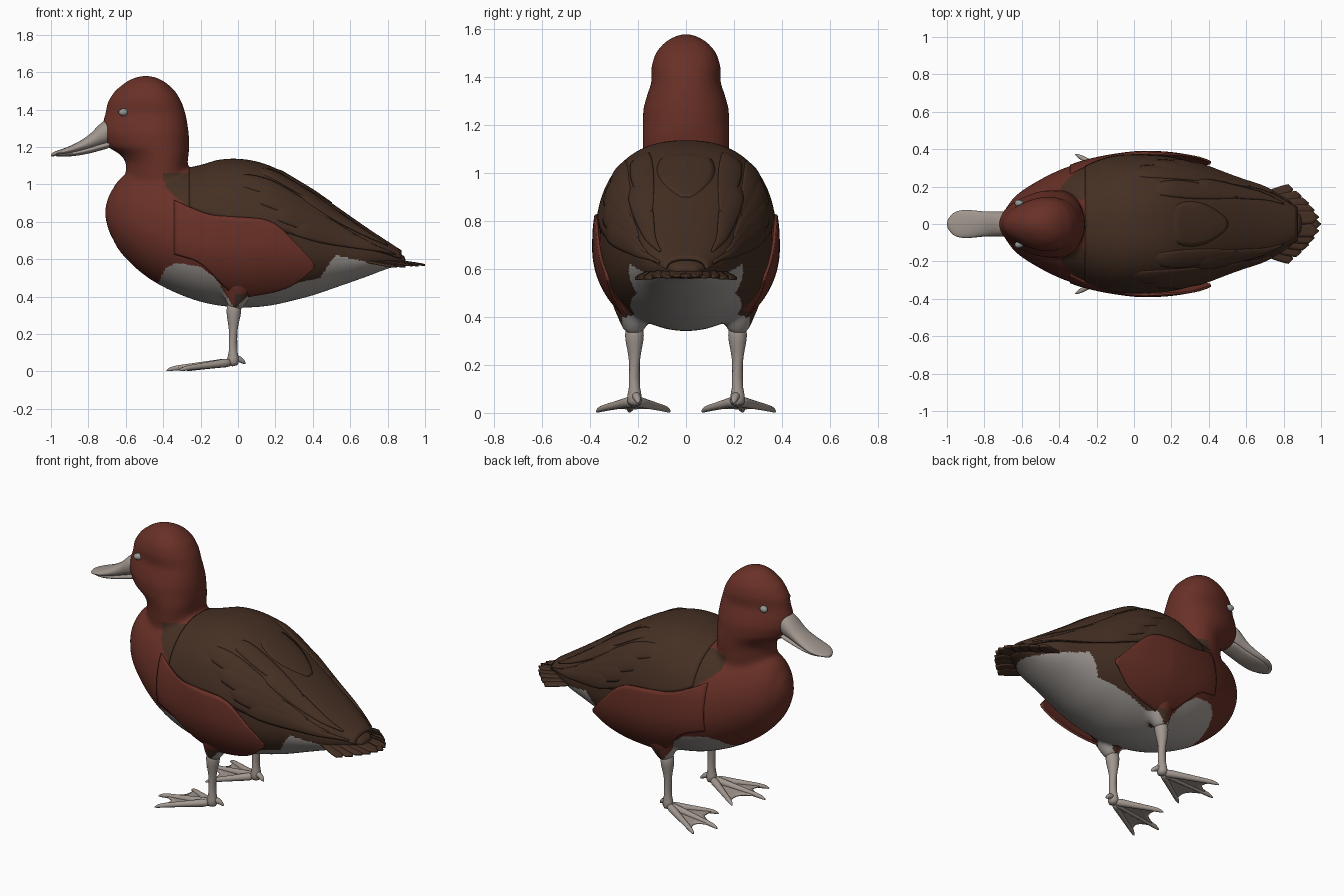
import bpy, bmesh, math
from math import sin, cos, pi
from mathutils import Vector

if "Cube" in bpy.data.objects:
    bpy.data.objects.remove(bpy.data.objects["Cube"])


def material(name, r, g, b):
    m = bpy.data.materials.new(name)
    m.use_nodes = True
    m.diffuse_color = (r, g, b, 1)
    m.node_tree.nodes["Principled BSDF"].inputs["Base Color"].default_value = (r, g, b, 1)
    return m


RED = material("chestnut", .14, .03, .02)
BROWN = material("dark brown", .06, .029, .017)
PALE = material("pale grey", .36, .33, .31)
HORN = material("horn grey", .36, .31, .275)
EYE = material("eye grey", .3, .31, .3)


def lerp_table(table, x, col=1):
    """Piecewise linear lookup."""
    for p, q in zip(table, table[1:]):
        if x <= q[0]:
            t = max(0, (x - p[0]) / (q[0] - p[0]))
            return p[col] + (q[col] - p[col]) * t
    return table[-1][col]


def curve(table, x, col):
    """Smooth lookup: average of nearby linear samples."""
    lo, hi = table[0][0], table[-1][0]
    r = min(.04, x - lo, hi - x)
    return sum(lerp_table(table, x + r * k / 2, col) for k in (-2, -1, 0, 1, 2)) / 5


def make(name, bm, mat, thick=0, subsurf=0):
    bmesh.ops.recalc_face_normals(bm, faces=bm.faces)
    me = bpy.data.meshes.new(name)
    bm.to_mesh(me)
    bm.free()
    ob = bpy.data.objects.new(name, me)
    bpy.context.collection.objects.link(ob)
    me.materials.append(mat)
    if thick:
        mod = ob.modifiers.new("thickness", 'SOLIDIFY')
        mod.thickness, mod.offset = thick, 0
    if subsurf:
        ob.modifiers.new("rounding", 'SUBSURF').levels = subsurf
        ob.modifiers["rounding"].render_levels = subsurf
    me.shade_smooth()
    return ob


def loft(bm, rings, closed=True):
    rows = [[bm.verts.new(p) for p in r] for r in rings]
    n = len(rows[0])
    for a, b in zip(rows, rows[1:]):
        for i in range(n if closed else n - 1):
            j = (i + 1) % n
            bm.faces.new((a[i], a[j], b[j], b[i]))
    if closed:
        bm.faces.new(rows[0])
        bm.faces.new(rows[-1])


def tube(bm, pts, radii, sides=8):
    pts = [Vector(p) for p in pts]
    rings = []
    for i, (p, r) in enumerate(zip(pts, radii)):
        d = pts[min(i + 1, len(pts) - 1)] - pts[max(i - 1, 0)]
        q = d.to_track_quat('Z', 'Y')
        rings.append([p + q @ Vector((r * cos(2 * pi * k / sides), r * sin(2 * pi * k / sides), 0))
                      for k in range(sides)])
    loft(bm, rings)


# Trunk stations: x, top, bottom, half width
TRUNK = [(-.71, .88, .82, .03), (-.695, .95, .74, .08), (-.65, 1.02, .66, .14), (-.6, 1.06, .6, .18),
         (-.5, 1.08, .51, .24), (-.4, 1.08, .45, .29), (-.3, 1.08, .405, .325), (-.2, 1.09, .37, .345),
         (-.1, 1.115, .35, .357), (0, 1.12, .34, .362), (.1, 1.105, .342, .358), (.2, 1.07, .355, .345),
         (.3, 1.01, .38, .32), (.4, .95, .405, .285), (.5, .88, .44, .245), (.6, .81, .475, .21),
         (.7, .74, .51, .18), (.8, .675, .55, .12), (.9, .61, .575, .05)]


def section(x):
    top, bottom, w = (curve(TRUNK, x, c) for c in (1, 2, 3))
    mid = bottom + .45 * (top - bottom)
    n = 1.9 + .5 * min(1, max(0, (x + .5) / .4))
    return top, bottom, w, mid, n


def skin(x, a, off=0):
    """Point on the trunk at station x, angle a from the top, raised by off."""
    top, bottom, w, mid, n = section(x)
    up = cos(a) >= 0
    e = 2 / n if up else 1
    s, c = abs(sin(a)) ** e, abs(cos(a)) ** e
    h = top - mid if up else bottom - mid
    return Vector((x, math.copysign((w + off) * s, sin(a)), mid + (h + math.copysign(off, h)) * c))


def angle_at(x, z):
    top, bottom, w, mid, n = section(x)
    if z >= mid:
        return math.acos(min(1, (z - mid) / (top - mid)) ** (n / 2))
    return pi - math.acos(min(1, (mid - z) / (mid - bottom)))


# Plumage borders along the side: x, z
MANTLE = [(-.4, 1.04), (-.385, .98), (-.33, .93), (-.25, .87), (-.15, .83), (-.05, .81), (.1, .8),
          (.22, .75), (.4, .7), (.6, .66), (.75, .64), (.9, .59)]
FLANK_TOP = [(-.35, .92), (-.25, .87), (-.15, .83), (.05, .815), (.15, .805), (.22, .77), (.3, .69), (.41, .59)]
FLANK_LOW = [(-.35, .63), (-.2, .59), (-.08, .47), (0, .41), (.1, .43), (.2, .45), (.3, .49), (.41, .575)]
BELLY = [(-.44, .44), (-.39, .55), (-.33, .58), (-.2, .56), (-.12, .5), (-.06, .4), (-.02, .34), (0, .35),
         (.05, .4), (.2, .44), (.35, .48), (.44, .5), (.49, .58), (.52, .62), (.6, .605), (.75, .57), (.9, .55)]

# Trunk, neck, head and thighs fused into one skin
bm = bmesh.new()
xs = [-.71 + 1.61 * i / 80 for i in range(81)]
loft(bm, [[skin(x, 2 * pi * k / 64) for k in range(64)] for x in xs])

# Neck and head stations: z, front x, back x, half width
HEAD = [(.95, -.6, -.25, .17), (1.06, -.6, -.27, .175), (1.12, -.6, -.27, .177), (1.16, -.63, -.263, .178),
        (1.2, -.7, -.26, .178), (1.27, -.73, -.262, .175), (1.33, -.725, -.27, .158), (1.38, -.71, -.28, .14),
        (1.44, -.7, -.3, .143), (1.5, -.66, -.335, .126), (1.545, -.605, -.385, .09), (1.57, -.56, -.43, .05),
        (1.582, -.51, -.48, .015)]
rings = []
for z, front, back, w in HEAD:
    c, r = (front + back) / 2, (back - front) / 2
    rings.append([(c + r * cos(t), w * sin(t) * (1 + .22 * cos(t)), z)
                  for t in (2 * pi * k / 40 for k in range(40))])
loft(bm, rings)
for s in (1, -1):
    tube(bm, [(.02, s * .23, .58), (.01, s * .225, .46), (-.01, s * .217, .38), (-.02, s * .215, .335)],
         [.09, .085, .06, .04], 20)
body = make("body", bm, RED)
body.data.materials.append(BROWN)
body.data.materials.append(PALE)
rem = body.modifiers.new("fuse", 'REMESH')
rem.mode, rem.voxel_size = 'VOXEL', .011
smo = body.modifiers.new("soften", 'SMOOTH')
smo.factor, smo.iterations = .5, 22
bpy.context.view_layer.objects.active = body
for m in ("fuse", "soften"):
    bpy.ops.object.modifier_apply(modifier=m)


def plumage(p):
    x, y, z = p.x, abs(p.y), p.z
    if z < lerp_table(BELLY, x) and x > -.44 or (y < .14 and z < .42 and x > -.4):
        return 2
    neck = x < -.25 and z > 1.06 and y < .2
    if x > -.4 and z > lerp_table(MANTLE, x) and not neck:
        return 1
    if x < -.02 or (x < .12 and z > lerp_table(FLANK_LOW, x)):
        return 0
    return 1


for f in body.data.polygons:
    f.material_index = plumage(f.center)
body.data.shade_smooth()

# Mantle: raised shell of folded wings over the back
bm = bmesh.new()
rows = []
for i in range(61):
    x = -.26 + 1.13 * i / 60
    edge = angle_at(x, curve(MANTLE, x, 1))
    rows.append([skin(x, edge * (k / 24 - 1), .012 * min(1, i / 8)) for k in range(49)])
loft(bm, rows, False)
make("mantle", bm, BROWN, .014)

# Flank flaps standing off the sides, pointed at the rear
for s, side in ((-1, "left"), (1, "right")):
    bm = bmesh.new()
    rows = []
    for i in range(41):
        t = i / 40
        x = -.34 + .75 * t
        hi = angle_at(x, curve(FLANK_TOP, x, 1))
        lo = angle_at(x, curve(FLANK_LOW, x, 1))
        row = [skin(x, hi + (lo - hi) * k / 20, .02 * min(1, 2 * t) + .04 * t ** 3) for k in range(21)]
        rows.append([(p.x, s * p.y, p.z) for p in row])
    loft(bm, rows, False)
    make(side + "_flank", bm, RED, .012)

# Folded wing feathers: start x, end x, start angle, end angle, width, lift
FEATHERS = [(-.1, .5, .75, .9, .16, .016), (0, .62, 1, 1.05, .17, .018), (.1, .74, 1.2, 1.15, .17, .02),
            (.2, .84, 1.35, 1.25, .17, .022), (.05, .55, .45, .55, .16, .02), (.25, .8, .6, .8, .2, .022)]


def feather(bm, s, x0, x1, a0, a1, width, lift):
    rows = []
    for i in range(25):
        t = i / 24
        half = width * sin(pi * (.02 + .97 * t)) ** .7
        rows.append([])
        for k in range(9):
            v = k / 4 - 1
            p = skin(x0 + (x1 - x0) * t, a0 + (a1 - a0) * t + v * half, lift * min(1, 4 * t) + .005 * (1 - v * v))
            rows[-1].append((p.x, s * p.y, p.z))
    loft(bm, rows, False)


for s, side in ((-1, "left"), (1, "right")):
    bm = bmesh.new()
    for f in FEATHERS:
        feather(bm, s, *f)
    make(side + "_wing_feathers", bm, BROWN, .008)
bm = bmesh.new()
feather(bm, 1, .15, .5, 0, 0, .3, .016)
make("back_feather", bm, BROWN, .008)

# Tail: fan of round-tipped feathers
bm = bmesh.new()
for k in range(-5, 6):
    u = k / 5
    base = Vector((.55, .1 * u, .635 - .02 * u * u))
    tip = Vector((1 - .15 * abs(u) ** 1.6, .185 * u, .568 - .01 * u * u + .003 * (k % 2)))
    side = Vector((0, 1, -.15 * u))
    rows = []
    for i in range(13):
        t = i / 12
        half = .036 * min(1, .3 + t) * math.sqrt(max(.004, 1 - max(0, (t - .88) / .12) ** 2))
        rows.append([base.lerp(tip, t) + side * (half * v) for v in (-1, -.5, 0, .5, 1)])
    loft(bm, rows, False)
make("tail_feathers", bm, BROWN, .012)


# Bill halves: x, top, bottom, half width
def bill_half(name, stations):
    bm = bmesh.new()
    loft(bm, [[(x, w * cos(t), (hi + lo) / 2 + (hi - lo) / 2 * math.copysign(abs(sin(t)) ** .9, sin(t)))
               for t in (2 * pi * k / 16 for k in range(16))] for x, hi, lo, w in stations])
    make(name, bm, HORN, 0, 2)


bill_half("upper_bill", [(-.66, 1.37, 1.22, .07), (-.735, 1.335, 1.2, .07), (-.78, 1.275, 1.185, .066),
                         (-.85, 1.228, 1.17, .074), (-.91, 1.2, 1.16, .08), (-.96, 1.182, 1.157, .068),
                         (-.985, 1.174, 1.15, .042), (-1, 1.165, 1.145, .016)])
bill_half("lower_bill", [(-.66, 1.24, 1.2, .06), (-.74, 1.22, 1.18, .058), (-.8, 1.2, 1.162, .06),
                         (-.9, 1.175, 1.147, .066), (-.96, 1.165, 1.148, .045), (-.975, 1.16, 1.15, .02)])

# Eyes
for s, side in ((-1, "left"), (1, "right")):
    bm = bmesh.new()
    bmesh.ops.create_uvsphere(bm, u_segments=20, v_segments=12, radius=1)
    bmesh.ops.scale(bm, vec=(.027, .02, .02), verts=bm.verts)
    bmesh.ops.rotate(bm, matrix=Vector((1, 0, 0)).rotation_difference(Vector((1, s * -.4, 0))).to_matrix(),
                     verts=bm.verts)
    bmesh.ops.translate(bm, vec=(-.612, s * .108, 1.385), verts=bm.verts)
    make(side + "_eye", bm, EYE)

# Legs and webbed feet
TOES = [(-.29, .36), (-.355, .235), (-.25, .08)]
for s, side in ((-1, "left"), (1, "right")):
    ankle = Vector((-.03, s * .215, .05))
    bm = bmesh.new()
    tube(bm, [(-.02, s * .215, .38), (-.022, s * .215, .32), (-.025, s * .215, .27), (-.027, s * .215, .14),
              (-.025, s * .215, .07), (-.03, s * .215, .025)], [.038, .043, .034, .031, .038, .03], 12)
    tube(bm, [(-.02, s * .21, .075), (.01, s * .205, .065), (.03, s * .2, .05), (.04, s * .198, .04)],
         [.022, .018, .012, .003])
    make(side + "_leg", bm, HORN, 0, 1)
    bm = bmesh.new()
    ends = [Vector((x, s * y, .016)) for x, y in TOES]
    for e in ends:
        claw = e + (e - ankle).normalized() * .03
        path = [ankle.lerp(e, t) for t in (0, .3, .5, .75, 1)] + [Vector((claw.x, claw.y, .003))]
        tube(bm, path, [.03, .022, .02, .016, .015, .003])
    make(side + "_toes", bm, HORN, 0, 1)
    bm = bmesh.new()
    for p, q in zip(ends, ends[1:]):
        rows = []
        for i in range(9):
            row = []
            for k in range(9):
                v, t = k / 8, .1 + .87 * i / 8
                t *= 1 - .7 * v * (1 - v)
                row.append(ankle.lerp(p, t).lerp(ankle.lerp(q, t), v) - Vector((0, 0, .012 * (1 - t))))
            rows.append(row)
        loft(bm, rows, False)
    make(side + "_web", bm, HORN, .008)
